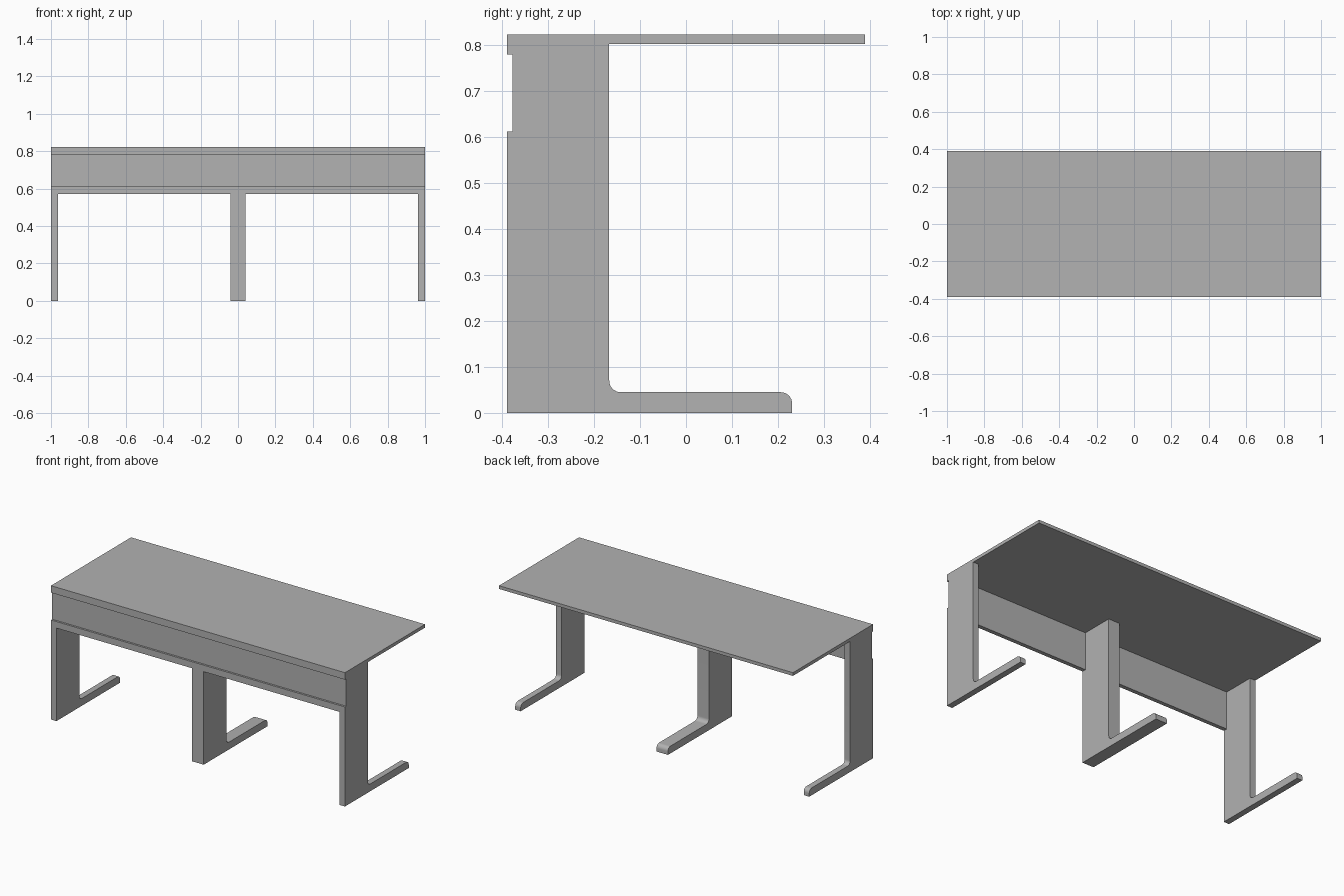
import bpy
import bmesh
from math import pi, sin, cos, radians

cube = bpy.data.objects.get("Cube")
if cube:
    bpy.data.objects.remove(cube, do_unlink=True)

grey = bpy.data.materials.new("light grey")
grey.use_nodes = True
colour = (0.445, 0.445, 0.445, 1)
grey.diffuse_color = colour
grey.node_tree.nodes["Principled BSDF"].inputs["Base Color"].default_value = colour

# Main measurements
FRONT, BACK = -0.389, 0.389
HEIGHT, UNDERSIDE = 0.823, 0.803
PANEL_BACK, RECESS, PANEL_BASE = -0.364, -0.377, 0.572
LEG_BACK, FOOT_TIP, FOOT_TOP = -0.167, 0.231, 0.045


def extrude_profile(name, profile, x0, x1):
    """Sweep a (y, z) outline from x0 to x1."""
    bm = bmesh.new()
    face = bm.faces.new([bm.verts.new((x0, y, z)) for y, z in profile])
    swept = bmesh.ops.extrude_face_region(bm, geom=[face])
    verts = [v for v in swept["geom"] if isinstance(v, bmesh.types.BMVert)]
    bmesh.ops.translate(bm, verts=verts, vec=(x1 - x0, 0, 0))
    bmesh.ops.recalc_face_normals(bm, faces=bm.faces)
    mesh = bpy.data.meshes.new(name)
    bm.to_mesh(mesh)
    bm.free()
    mesh.materials.append(grey)
    obj = bpy.data.objects.new(name, mesh)
    bpy.context.collection.objects.link(obj)
    bpy.ops.object.select_all(action='DESELECT')
    obj.select_set(True)
    bpy.context.view_layer.objects.active = obj
    bpy.ops.object.shade_smooth_by_angle(angle=radians(30))
    return obj


def arc(cy, cz, r, start, end, steps=8):
    angles = [start + (end - start) * i / steps for i in range(steps + 1)]
    return [(cy + r * cos(a), cz + r * sin(a)) for a in angles]


# Desk top
extrude_profile("desk_top", [(FRONT, UNDERSIDE), (BACK, UNDERSIDE),
                             (BACK, HEIGHT), (FRONT, HEIGHT)], -1, 1)

# Front panel with a recessed band between two lips
extrude_profile("front_panel", [
    (FRONT, PANEL_BASE), (PANEL_BACK, PANEL_BASE), (PANEL_BACK, UNDERSIDE),
    (FRONT, UNDERSIDE), (FRONT, 0.78), (RECESS, 0.78),
    (RECESS, 0.612), (FRONT, 0.612)], -1, 1)

# Legs: upright behind the panel, filleted into a round-tipped foot
r = 0.025
leg = [(FRONT, 0), (FOOT_TIP, 0)]
leg += arc(FOOT_TIP - r, FOOT_TOP - r, r, 0, pi / 2)
leg += arc(LEG_BACK + r, FOOT_TOP + r, r, 1.5 * pi, pi)
leg += [(LEG_BACK, UNDERSIDE), (PANEL_BACK, UNDERSIDE),
        (PANEL_BACK, PANEL_BASE), (FRONT, PANEL_BASE)]
for name, x0, x1 in (("right_leg", -1, -0.963),
                     ("middle_leg", -0.039, 0.039),
                     ("left_leg", 0.963, 1)):
    extrude_profile(name, leg, x0, x1)
